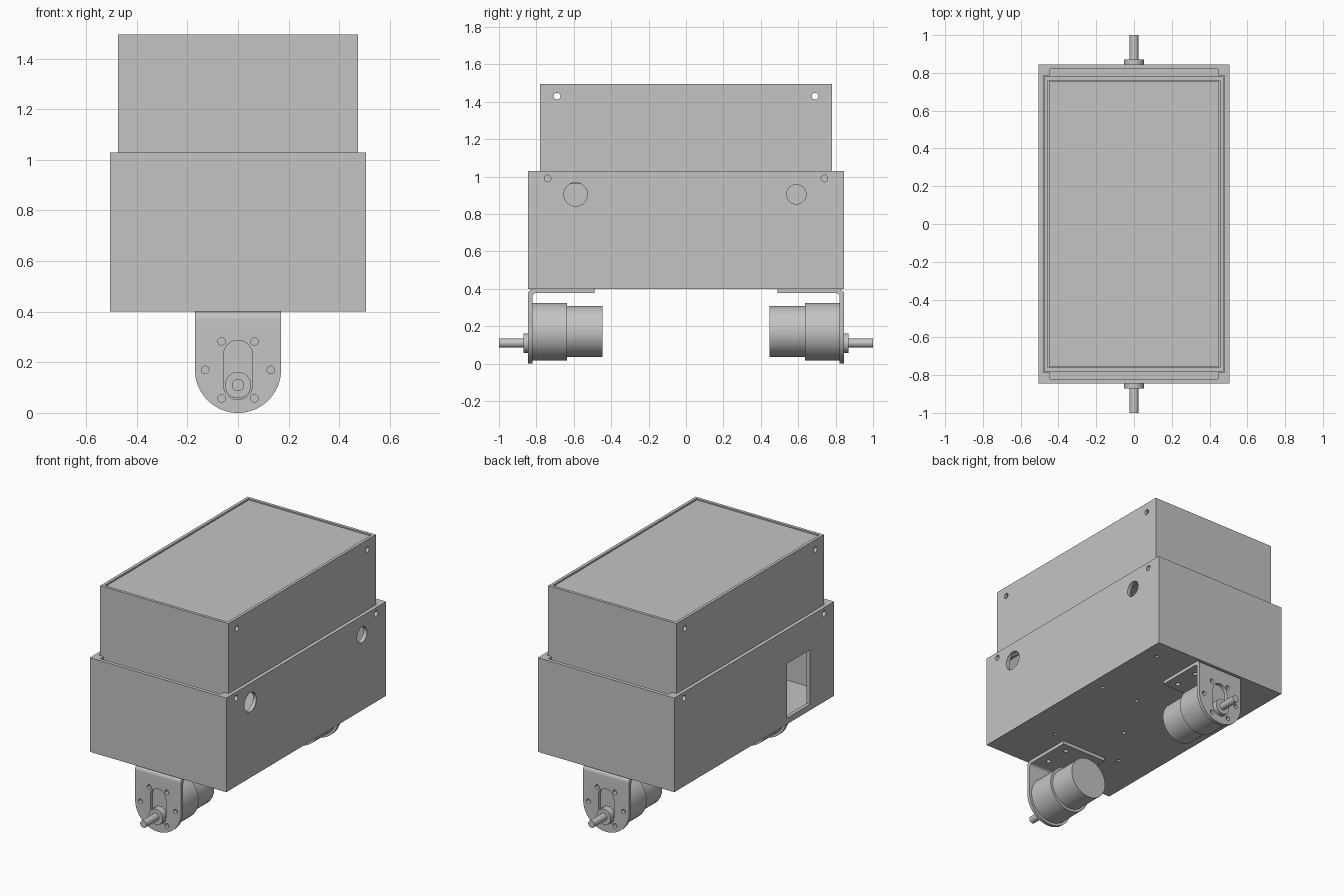
import bpy, bmesh
from math import pi, sin, cos, radians
from mathutils import Matrix, Vector

if "Cube" in bpy.data.objects:
    bpy.data.objects.remove(bpy.data.objects["Cube"], do_unlink=True)

grey = bpy.data.materials.new("plain grey")
grey.use_nodes = True
COLOUR = (0.55, 0.55, 0.55, 1)
grey.diffuse_color = COLOUR
grey.node_tree.nodes["Principled BSDF"].inputs["Base Color"].default_value = COLOUR

TURN = {"X": Matrix.Rotation(pi / 2, 4, "Y"),
        "Y": Matrix.Rotation(pi / 2, 4, "X"),
        "Z": Matrix.Identity(4)}


def finish(bm, name):
    bmesh.ops.recalc_face_normals(bm, faces=bm.faces)
    mesh = bpy.data.meshes.new(name)
    bm.to_mesh(mesh)
    bm.free()
    mesh.materials.append(grey)
    obj = bpy.data.objects.new(name, mesh)
    bpy.context.collection.objects.link(obj)
    return obj


def block(name, x, y, z):
    """Box from (low, high) ranges."""
    bm = bmesh.new()
    bmesh.ops.create_cube(bm, size=1)
    for v in bm.verts:
        v.co = Vector([r[0] if c < 0 else r[1] for c, r in zip(v.co, (x, y, z))])
    return finish(bm, name)


def rod(name, centre, radius, length, axis, sides=48):
    bm = bmesh.new()
    bmesh.ops.create_cone(bm, cap_ends=True, segments=sides, radius1=radius,
                          radius2=radius, depth=length,
                          matrix=Matrix.Translation(centre) @ TURN[axis])
    return finish(bm, name)


def prism(name, points, direction):
    """Extrude a closed outline along a direction."""
    bm = bmesh.new()
    face = bm.faces.new([bm.verts.new(p) for p in points])
    ext = bmesh.ops.extrude_face_region(bm, geom=[face])
    moved = [g for g in ext["geom"] if isinstance(g, bmesh.types.BMVert)]
    bmesh.ops.translate(bm, verts=moved, vec=direction)
    return finish(bm, name)


def arc(cx, cz, r, start, end, steps):
    angles = [radians(start + (end - start) * i / steps) for i in range(steps + 1)]
    return [(cx + r * cos(a), cz + r * sin(a)) for a in angles]


def cut(obj, cutter, operation="DIFFERENCE"):
    cutter.hide_render = True
    mod = obj.modifiers.new("cut", "BOOLEAN")
    mod.operation, mod.solver, mod.object = operation, "EXACT", cutter
    bpy.context.view_layer.update()
    result = bpy.data.meshes.new_from_object(
        obj.evaluated_get(bpy.context.evaluated_depsgraph_get()))
    obj.modifiers.clear()
    obj.data = result
    bpy.data.objects.remove(cutter, do_unlink=True)


def sym(a):
    return (-a, a)


# Lower housing: open tray with filled inner corners
lower = block("lower_housing", sym(0.505), sym(0.845), (0.40, 1.03))
cut(lower, block("cavity_long", sym(0.445), sym(0.82), (0.425, 1.2)))
cut(lower, block("cavity_wide", sym(0.48), sym(0.785), (0.425, 1.2)))
# Side screw holes, cable holes, socket window
for y in sym(0.74):
    cut(lower, rod("screw", (0, y, 0.99), 0.018, 1.2, "X", 24))
for y, r in ((-0.59, 0.063), (0.59, 0.052)):
    cut(lower, rod("cable", (0.5, y, 0.905), r, 0.2, "X"))
cut(lower, block("window", (-0.6, -0.47), (-0.59, -0.345), (0.44, 0.805)))
# Mounting holes in the floor
for x, y in ((0.41, 0.18), (0.14, 0.19), (-0.06, -0.17),
             (0.26, -0.46), (-0.26, -0.46), (0.40, 0.70)):
    cut(lower, rod("mount", (x, y, 0.41), 0.012, 0.1, "Z", 16))

# Upper housing: sleeve dropped into the tray, closed by an inset lid
upper = block("upper_housing", sym(0.475), sym(0.78), (0.96, 1.495))
cut(upper, block("bore", sym(0.455), sym(0.76), (0.9, 1.6)))
for y in sym(0.69):
    cut(upper, rod("screw", (0, y, 1.43), 0.018, 1.2, "X", 24))
lid = block("lid", sym(0.449), sym(0.754), (1.465, 1.49))

# Motor bracket: bent plate trimmed to a rounded tongue
T = 0.023
outline = ([(-0.49, 0.40 - T), (-0.49, 0.40)]
           + arc(-0.815, 0.37, 0.03, 90, 180, 8)
           + [(-0.845, -0.01), (-0.845 + T, -0.01)]
           + arc(-0.802, 0.357, 0.02, 180, 90, 8))
bracket = prism("bracket", [(-0.2, y, z) for y, z in outline], (0.4, 0, 0))
tongue = [(0.17, 0.5), (-0.17, 0.5)] + arc(0, 0.17, 0.17, 180, 360, 40)
cut(bracket, prism("tongue", [(x, -1, z) for x, z in tongue], (0, 0.7, 0)), "INTERSECT")
slot = arc(0, 0.23, 0.057, 0, 180, 20) + arc(0, 0.11, 0.057, 180, 360, 20)
cut(bracket, prism("slot", [(x, -0.9, z) for x, z in slot], (0, 0.1, 0)))
for i in range(6):
    a = i * pi / 3
    cut(bracket, rod("hole", (0.13 * cos(a), -0.83, 0.17 + 0.13 * sin(a)),
                     0.015, 0.1, "Y", 20))
for x in sym(0.1):
    for y in (-0.55, -0.72):
        cut(bracket, rod("hole", (x, y, 0.39), 0.015, 0.1, "Z", 20))


def barrel(name, z, r, y0, y1):
    return rod(name, (0, (y0 + y1) / 2, z), r, y1 - y0, "Y")


# Gear motor with offset shaft
drive = [bracket,
         barrel("gearbox", 0.171, 0.154, -0.822, -0.635),
         barrel("motor", 0.172, 0.137, -0.64, -0.447),
         barrel("shaft_boss", 0.11, 0.052, -0.87, -0.815),
         barrel("shaft", 0.11, 0.024, -1.0, -0.86)]

# Same drive turned round for the back
for obj in drive:
    twin = obj.copy()
    twin.data = obj.data.copy()
    twin.data.transform(Matrix.Rotation(pi, 4, "Z"))
    twin.name = "back_" + obj.name
    obj.name = "front_" + obj.name
    bpy.context.collection.objects.link(twin)

# Smooth the round surfaces, keep edges sharp
bpy.context.view_layer.update()
bpy.ops.object.select_all(action="DESELECT")
for obj in bpy.context.scene.objects:
    if obj.type == "MESH":
        obj.select_set(True)
        bpy.context.view_layer.objects.active = obj
bpy.ops.object.shade_smooth_by_angle(angle=radians(30))
